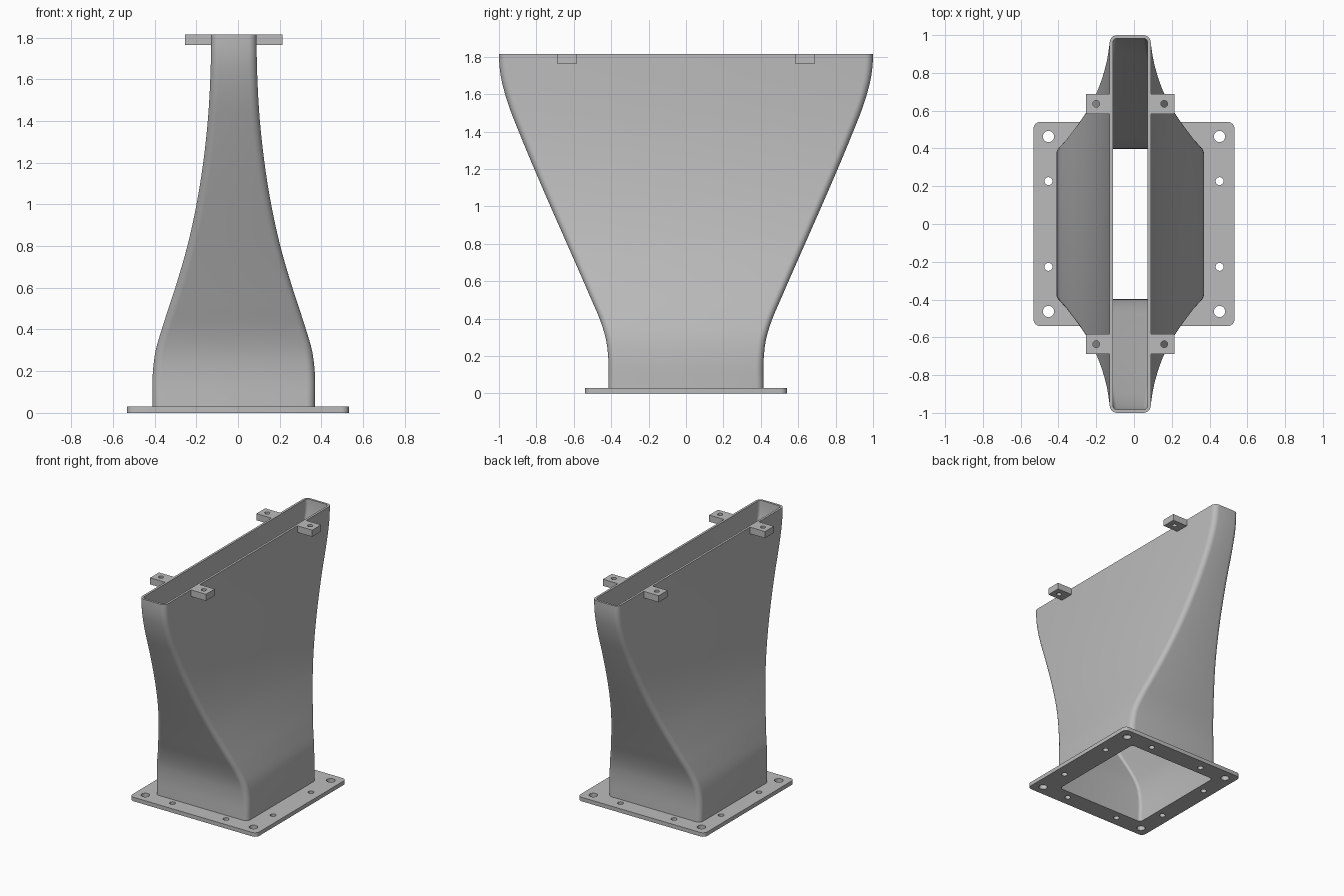
import bpy, bmesh
from math import pi, cos, sin

if "Cube" in bpy.data.objects:
    bpy.data.objects.remove(bpy.data.objects["Cube"])

GREY = bpy.data.materials.new("light_grey")
GREY.use_nodes = True
GREY.diffuse_color = (0.5, 0.5, 0.5, 1)
GREY.node_tree.nodes["Principled BSDF"].inputs["Base Color"].default_value = (0.5, 0.5, 0.5, 1)

PLATE, TOP, WALL = 0.03, 1.815, 0.017
CENTRE = -0.02          # the duct sits slightly off the plate centre
CORNER = 0.04

# Half widths of the duct against height: (z, half size)
WIDTH_X = [(0.03, .389), (.2, .388), (.3, .375), (.4, .346), (.6, .281), (.8, .223), (1.0, .179),
           (1.2, .147), (1.4, .125), (1.6, .113), (1.815, .109)]
WIDTH_Y = [(0.03, .415), (.18, .415), (.29, .428), (.4, .462), (.5, .505), (1.4, .894),
           (1.5, .934), (1.6, .967), (1.7, .991), (1.815, 1.0)]


def smooth_value(table, z):
    """Cubic interpolation through a table of heights and values."""
    def slope(i):
        if i in (0, len(table) - 1):
            return 0
        a, b = table[i - 1], table[i + 1]
        m = table[i]
        left = (m[1] - a[1]) / (m[0] - a[0])
        right = (b[1] - m[1]) / (b[0] - m[0])
        w = (m[0] - a[0]) / (b[0] - a[0])
        return left * (1 - w) + right * w
    for i in range(len(table) - 1):
        (z0, v0), (z1, v1) = table[i], table[i + 1]
        if z <= z1 + 1e-6:
            h = z1 - z0
            t = (z - z0) / h
            d0, d1 = slope(i) * h, slope(i + 1) * h
            return (v0 + d0 * t + (3 * (v1 - v0) - 2 * d0 - d1) * t ** 2
                    + (2 * (v0 - v1) + d0 + d1) * t ** 3)
    return table[-1][1]


def rounded_rect(cx, cy, hx, hy, r, steps=6):
    pts = []
    for k, (sx, sy) in enumerate([(1, 1), (-1, 1), (-1, -1), (1, -1)]):
        for s in range(steps + 1):
            a = pi / 2 * (k + s / steps)
            pts.append((cx + sx * (hx - r) + r * cos(a), cy + sy * (hy - r) + r * sin(a)))
    return pts


def rect(cx, cy, hx, hy):
    return [(cx + sx * hx, cy + sy * hy) for sx, sy in [(1, 1), (-1, 1), (-1, -1), (1, -1)]]


def circle(cx, cy, r, n=24):
    return [(cx + r * cos(2 * pi * i / n), cy + r * sin(2 * pi * i / n)) for i in range(n)]


def add_object(name, mesh):
    mesh.materials.clear()
    mesh.materials.append(GREY)
    ob = bpy.data.objects.new(name, mesh)
    bpy.context.collection.objects.link(ob)
    bpy.ops.object.select_all(action="DESELECT")
    ob.select_set(True)
    bpy.context.view_layer.objects.active = ob
    bpy.ops.object.shade_smooth_by_angle(angle=0.6)
    return ob


def slab(name, loops, z0, z1):
    """Flat sheet: first loop is the outline, the others are holes."""
    curve = bpy.data.curves.new(name + "_outline", "CURVE")
    curve.dimensions = "2D"
    curve.fill_mode = "BOTH"
    curve.extrude = (z1 - z0) / 2
    for loop in loops:
        sp = curve.splines.new("POLY")
        sp.points.add(len(loop) - 1)
        for p, (x, y) in zip(sp.points, loop):
            p.co = (x, y, 0, 1)
        sp.use_cyclic_u = True
    helper = bpy.data.objects.new(name + "_helper", curve)
    bpy.context.collection.objects.link(helper)
    deps = bpy.context.evaluated_depsgraph_get()
    mesh = bpy.data.meshes.new_from_object(helper.evaluated_get(deps))
    bpy.data.objects.remove(helper)
    bm = bmesh.new()
    bm.from_mesh(mesh)
    bmesh.ops.remove_doubles(bm, verts=bm.verts, dist=1e-5)
    bmesh.ops.translate(bm, verts=bm.verts, vec=(0, 0, (z0 + z1) / 2))
    bmesh.ops.recalc_face_normals(bm, faces=bm.faces)
    bm.to_mesh(mesh)
    bm.free()
    return add_object(name, mesh)


def section(z, inset):
    hx, hy = smooth_value(WIDTH_X, z) - inset, smooth_value(WIDTH_Y, z) - inset
    return rounded_rect(CENTRE, 0, hx, hy, CORNER - inset)


# Hollow duct: outer skin up, over the rim, inner skin down, closed into a ring
LEVELS = 48
heights = [PLATE + (TOP - PLATE) * i / LEVELS for i in range(LEVELS + 1)]
bm = bmesh.new()
rings = []
for inset, order in ((0, heights), (WALL, heights[::-1])):
    for z in order:
        rings.append([bm.verts.new((x, y, z)) for x, y in section(z, inset)])
for a, b in zip(rings, rings[1:] + rings[:1]):
    n = len(a)
    for i in range(n):
        j = (i + 1) % n
        bm.faces.new((a[i], a[j], b[j], b[i]))
bmesh.ops.recalc_face_normals(bm, faces=bm.faces)
duct_mesh = bpy.data.meshes.new("duct")
bm.to_mesh(duct_mesh)
bm.free()
add_object("duct", duct_mesh)

# Base flange with bolt holes and the duct opening
loops = [rounded_rect(0, 0, 0.532, 0.54, 0.035), section(PLATE, WALL)]
for sx in (-1, 1):
    for sy in (-1, 1):
        loops.append(circle(sx * 0.453, sy * 0.463, 0.03))
        loops.append(circle(sx * 0.453, sy * 0.227, 0.021))
        loops.append(circle(sx * 0.225, sy * 0.463, 0.021))
slab("base_flange", loops, 0, PLATE)

# Four mounting tabs around the rim
for side, sx in (("left", 1), ("right", -1)):
    for end, sy in (("front", -1), ("back", 1)):
        x, y = CENTRE + sx * 0.168, sy * 0.636
        slab(f"{end}_{side}_tab",
             [rect(x, y, 0.066, 0.053), circle(CENTRE + sx * 0.18, y, 0.018)], 1.765, TOP)
